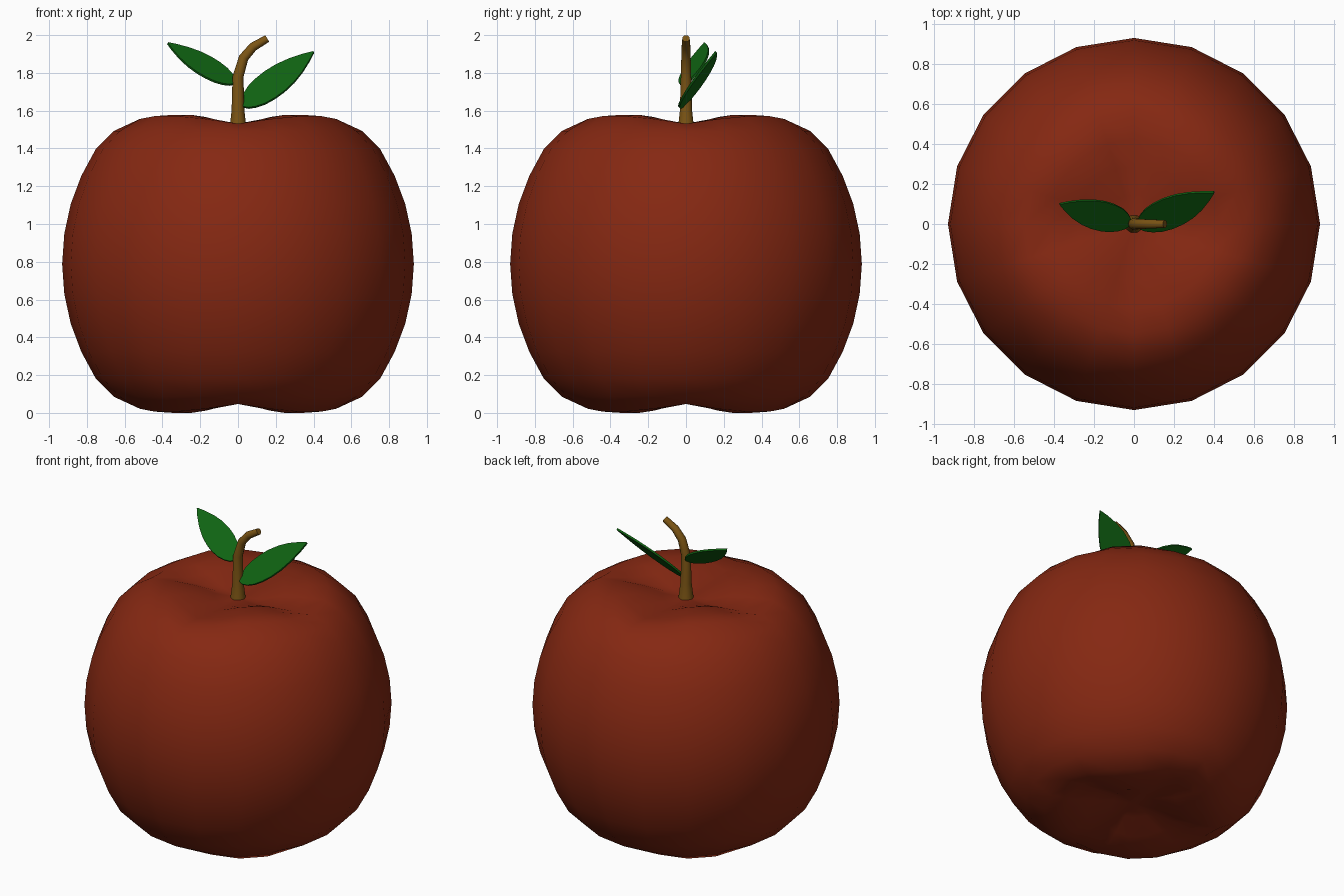
import bpy, bmesh, math
from mathutils import Vector

if "Cube" in bpy.data.objects:
    bpy.data.objects.remove(bpy.data.objects["Cube"])


def material(name, rgb):
    m = bpy.data.materials.new(name)
    m.diffuse_color = (*rgb, 1)
    m.use_nodes = True
    m.node_tree.nodes["Principled BSDF"].inputs["Base Color"].default_value = m.diffuse_color
    return m


RED = material("apple red", (0.235, 0.021, 0.006))
BROWN = material("stem brown", (0.20, 0.09, 0.007))
GREEN = material("leaf green", (0.005, 0.125, 0.006))


def add_object(name, bm, mat):
    bmesh.ops.recalc_face_normals(bm, faces=bm.faces)
    mesh = bpy.data.meshes.new(name)
    bm.to_mesh(mesh)
    bm.free()
    mesh.materials.append(mat)
    ob = bpy.data.objects.new(name, mesh)
    bpy.context.collection.objects.link(ob)
    return ob


def smooth(ob, angle):
    bpy.ops.object.select_all(action='DESELECT')
    ob.select_set(True)
    bpy.context.view_layer.objects.active = ob
    bpy.ops.object.shade_smooth_by_angle(angle=math.radians(angle))


# Apple body: 20-sided sphere whose ends sink into four-lobed dimples
MID, R = 0.789, 0.931
# latitude ring -> height above the middle, in the valleys and on the lobes
ENDS = {6: (0.742, 0.782), 7: (0.730, 0.789), 8: (0.722, 0.777),
        9: (0.712, 0.722), 10: (0.710, 0.710)}
SIDES = [0, 0.160, 0.317, 0.466, 0.607, 0.703]
bm = bmesh.new()
bmesh.ops.create_uvsphere(bm, u_segments=20, v_segments=20, radius=1)
for v in bm.verts:
    ring = round(math.degrees(math.asin(max(-1, min(1, v.co.z)))) / 9)
    k = abs(ring)
    if k <= 5:
        h = SIDES[k]
    else:
        lobe = abs(math.sin(2 * math.atan2(v.co.y, v.co.x))) / math.sin(math.radians(72))
        h = ENDS[k][0] + (ENDS[k][1] - ENDS[k][0]) * lobe
    v.co = (v.co.x * R, v.co.y * R, MID + math.copysign(h, ring))
smooth(add_object("apple_body", bm, RED), 60)

# Stem: tapered tube swept along a bent path (x, z, radius)
path = [(0, 1.47, 0.05), (0, 1.53, 0.042), (0, 1.60, 0.034), (0, 1.78, 0.029),
        (0.03, 1.88, 0.026), (0.08, 1.938, 0.024), (0.155, 1.982, 0.020)]
bm = bmesh.new()
rings = []
for i, (x, z, r) in enumerate(path):
    a, b = path[max(i - 1, 0)], path[min(i + 1, len(path) - 1)]
    t = Vector((b[0] - a[0], 0, b[1] - a[1])).normalized()
    side = Vector((t.z, 0, -t.x))
    rings.append([bm.verts.new(Vector((x, 0, z)) + side * r * math.cos(q)
                               + Vector((0, r * math.sin(q), 0)))
                  for q in (math.tau * j / 10 for j in range(10))])
for lo, hi in zip(rings, rings[1:]):
    for j in range(10):
        bm.faces.new((lo[j], lo[j - 1], hi[j - 1], hi[j]))
bm.faces.new(rings[0])
bm.faces.new(rings[-1])
smooth(add_object("stem", bm, BROWN), 50)

# Leaves: thin flat blades, round at the base and pointed at the tip
OUTLINE = [(0, 0.12), (0.03, 0.38), (0.1, 0.65), (0.2, 0.87), (0.32, 0.98), (0.45, 1),
           (0.6, 0.9), (0.75, 0.67), (0.9, 0.32), (1, 0.03)]


def leaf(name, base, tip, half_width):
    base, tip, w = Vector(base), Vector(tip), Vector(half_width)
    bm = bmesh.new()
    n = (tip - base).cross(w).normalized() * 0.006
    up = [base.lerp(tip, t) + w * s for t, s in OUTLINE]
    down = [base.lerp(tip, t) - w * s for t, s in OUTLINE]
    loop = up + down[::-1]
    top = [bm.verts.new(p + n) for p in loop]
    bot = [bm.verts.new(p - n) for p in loop]
    bm.faces.new(top)
    bm.faces.new(bot[::-1])
    for i in range(len(loop)):
        bm.faces.new((top[i - 1], bot[i - 1], bot[i], top[i]))
    smooth(add_object(name, bm, GREEN), 40)


leaf("right_leaf", (0.025, -0.015, 1.625), (0.40, 0.158, 1.91), (-0.052, 0.062, 0.052))
leaf("left_leaf", (-0.02, 0.0, 1.745), (-0.372, 0.10, 1.957), (0.038, 0.066, 0.040))
